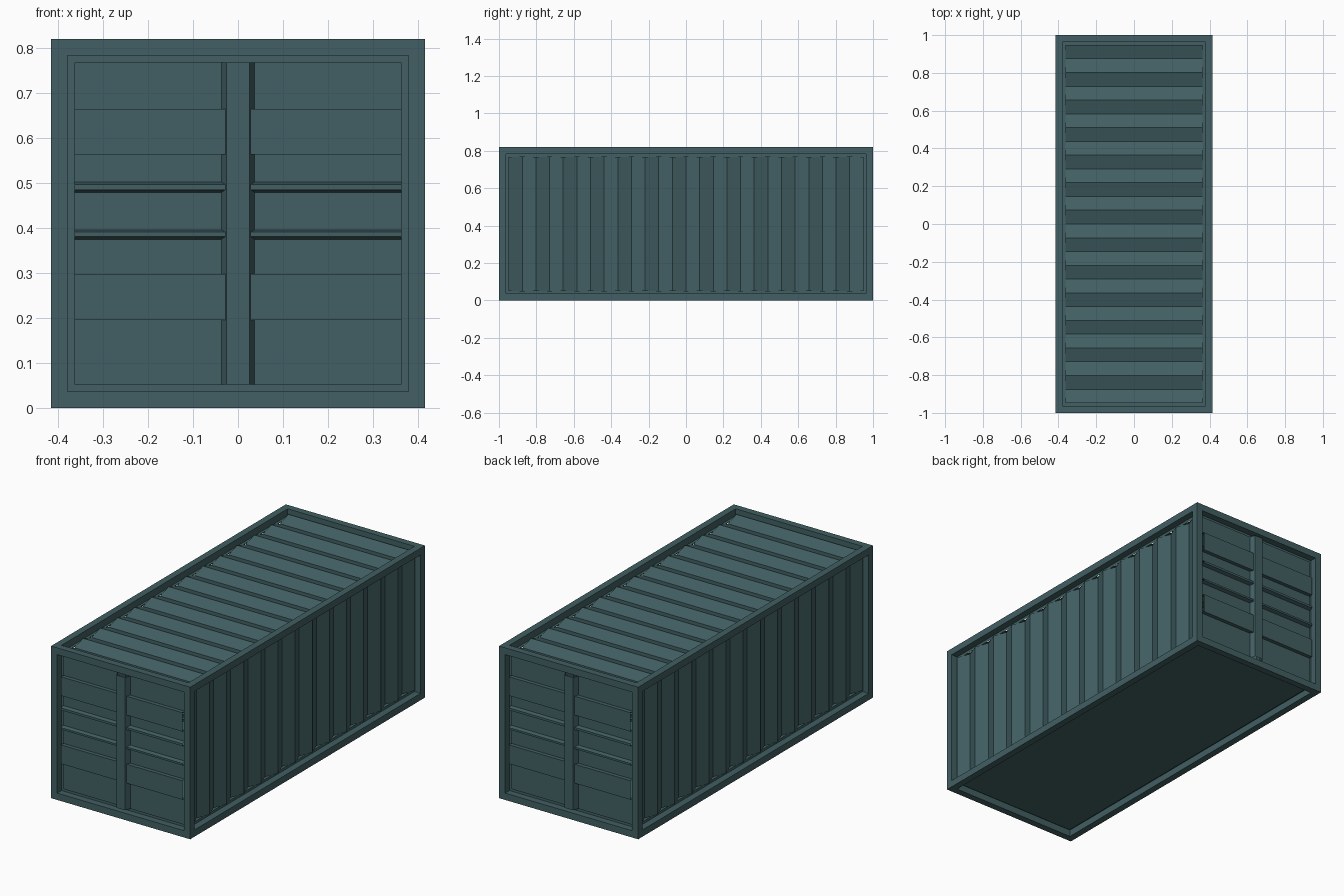
import bpy, bmesh
from mathutils import Matrix

if "Cube" in bpy.data.objects:
    bpy.data.objects.remove(bpy.data.objects["Cube"])

W, L, H, F = 0.415, 1.0, 0.82, 0.052   # half width, half length, height, frame bar

mat = bpy.data.materials.new("dark_teal_paint")
mat.diffuse_color = (0.054, 0.116, 0.125, 1)
mat.use_nodes = True
mat.node_tree.nodes["Principled BSDF"].inputs["Base Color"].default_value = mat.diffuse_color


def finish(name, bm):
    me = bpy.data.meshes.new(name)
    bm.to_mesh(me)
    bm.free()
    me.materials.append(mat)
    ob = bpy.data.objects.new(name, me)
    bpy.context.collection.objects.link(ob)
    return ob


def sheet(name, profile, a, b, place):
    """Sweep an open (u, depth) profile from a to b; place maps to xyz."""
    bm = bmesh.new()
    rows = [[bm.verts.new(place(u, d, s)) for s in (a, b)] for u, d in profile]
    for p, q in zip(rows, rows[1:]):
        bm.faces.new((p[0], q[0], q[1], p[1]))
    return finish(name, bm)


def facing(ob, axis, sign):
    """Turn the sheet so its faces look outward."""
    me = ob.data
    if sum(p.normal[axis] * p.area for p in me.polygons) * sign < 0:
        me.flip_normals()


# outer frame: box with a recessed opening in every side
bm = bmesh.new()
bmesh.ops.create_cube(bm, size=1, matrix=Matrix.Translation((0, 0, H / 2))
                      @ Matrix.Diagonal((2 * W, 2 * L, H, 1)))
panes = list(bm.faces)
bmesh.ops.inset_individual(bm, faces=panes, thickness=F)
for f in panes:
    n = f.normal.copy()
    ext = bmesh.ops.extrude_discrete_faces(bm, faces=[f])["faces"]
    bmesh.ops.translate(bm, verts=ext[0].verts[:], vec=-n * F)
    bmesh.ops.delete(bm, geom=ext, context='FACES_ONLY')
bmesh.ops.recalc_face_normals(bm, faces=bm.faces[:])
finish("frame", bm)


# zigzag corrugation along the length, peaks at both ends
def zigzag(peak, valley, n=26):
    e = L - F
    return [(-e + 2 * e * i / n, valley if i % 2 else peak) for i in range(n + 1)]


for side, s in (("right", 1), ("left", -1)):
    ob = sheet(side + "_wall", zigzag(0.023, 0.050), F, H - F,
               lambda u, d, z: (s * (W - d), u, z))
    facing(ob, 0, s)
ob = sheet("roof", zigzag(0.020, 0.043), F - W, W - F,
           lambda u, d, x: (x, u, H - d))
facing(ob, 2, 1)

# floor plate, slightly recessed
ob = sheet("floor", [(F - L, 0.026), (L - F, 0.026)], F - W, W - F,
           lambda u, d, x: (x, u, d))
facing(ob, 2, -1)

# doors: planks and locking bars on a recessed sheet, bevelled post between
DEEP, UP = 0.03, 0.009
door = [(F, DEEP),
        (0.196, DEEP), (0.196, UP), (0.298, UP), (0.298, DEEP),
        (0.375, DEEP), (0.381, UP), (0.391, UP), (0.396, DEEP),
        (0.479, DEEP), (0.485, UP), (0.497, UP), (0.502, DEEP),
        (0.563, DEEP), (0.563, UP), (0.665, UP), (0.665, DEEP),
        (H - F, DEEP)]
post = [(-0.037, DEEP), (-0.025, 0.001), (0.025, 0.001), (0.037, DEEP)]
for end, s in (("front", -1), ("back", 1)):
    for side, k in (("left", -1), ("right", 1)):
        ob = sheet(f"{end}_{side}_door", door, k * 0.026, k * (W - F),
                   lambda z, d, x: (x, s * (L - d), z))
        facing(ob, 1, s)
    ob = sheet(end + "_post", post, F, H - F,
               lambda x, d, z: (x, s * (L - d), z))
    facing(ob, 1, s)
